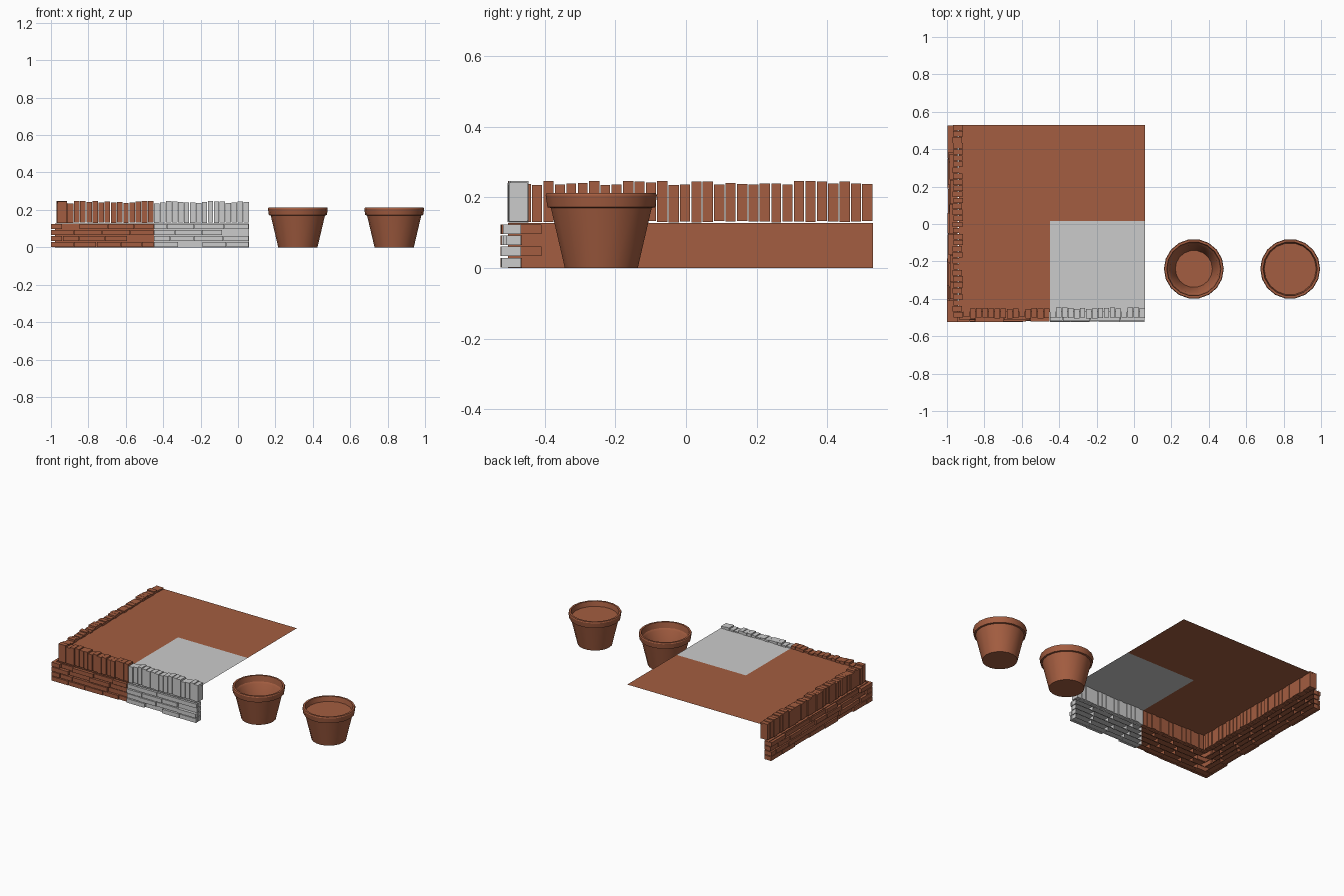
import bpy, bmesh, math, random

if "Cube" in bpy.data.objects:
    bpy.data.objects.remove(bpy.data.objects["Cube"])

random.seed(4)
terracotta = bpy.data.materials.new("terracotta")
terracotta.diffuse_color = (0.37, 0.11, 0.052, 1)
terracotta.use_nodes = True
terracotta.node_tree.nodes["Principled BSDF"].inputs["Base Color"].default_value = terracotta.diffuse_color

X0, X1, XS = -1.0, 0.06, -0.45      # left, right, colour split
Y0, Y1 = -0.525, 0.53               # front, back
SOIL_Z, COURSE_TOP = 0.228, 0.127


def finish(name, bm, coloured=True):
    me = bpy.data.meshes.new(name)
    bm.to_mesh(me)
    bm.free()
    ob = bpy.data.objects.new(name, me)
    bpy.context.collection.objects.link(ob)
    if coloured:
        me.materials.append(terracotta)
    return ob


def quad(bm, *pts):
    bm.faces.new([bm.verts.new(p) for p in pts])


def box(bm, x, y, z, open_side=None):
    """Box from ranges; open_side is an axis whose + face is left out."""
    res = bmesh.ops.create_cube(bm, size=1)
    for v in res["verts"]:
        for i, r in enumerate((x, y, z)):
            v.co[i] = r[0] if v.co[i] < 0 else r[1]
    if open_side is not None:
        rng = (x, y, z)[open_side]
        faces = {f for v in res["verts"] for f in v.link_faces}
        back = [f for f in faces
                if all(abs(v.co[open_side] - rng[1]) < 1e-6 for v in f.verts)]
        bmesh.ops.delete(bm, geom=back, context='FACES_ONLY')


def courses(bm, a, b, axis):
    """Four staggered rows of open-backed bricks from a to b along an axis."""
    for row in range(4):
        z = 0.0015 + row * 0.0317
        zr = (z, z + 0.027)
        corner = (row % 2 == 0) == (axis == 0)
        p = a
        if a < XS - 0.01:           # start beside the corner brick
            p = a + (0.123 if corner else 0.064)
        first = True
        while p < b - 0.005:
            length = random.uniform(0.11, 0.16)
            if first and row % 2:
                length *= 0.6
            first = False
            q = min(p + length, b)
            if b - q < 0.04:
                q = b
            d = random.uniform(0, 0.016)
            if axis == 0:
                box(bm, (p, q - 0.003), (Y0 + d, -0.468), zr, 1)
            else:
                box(bm, (X0 + d, -0.943), (p, q - 0.003), zr, 0)
            p = q


def uprights(bm, a, b, axis):
    """A row of bricks standing on end."""
    n = round((b - a) / 0.0325)
    step = (b - a) / n
    for i in range(n):
        s = (a + i * step + random.uniform(0.001, 0.002),
             a + (i + 1) * step - random.uniform(0.001, 0.003))
        zr = (0.129 + random.uniform(0, 0.004), random.uniform(0.235, 0.247))
        d = random.uniform(-0.004, 0.004)
        if axis == 0:
            box(bm, s, (-0.502 + d, -0.45 + d), zr)
        else:
            box(bm, (-0.968 + d, -0.916 + d), s, zr)


# brick courses, red then grey
bm = bmesh.new()
courses(bm, X0, XS, 0)
courses(bm, Y0, Y1, 1)
for row in range(4):                # closed bricks that turn the corner
    z = 0.0015 + row * 0.0317
    long_x = row % 2 == 0
    box(bm, (X0, -0.88 if long_x else -0.94),
        (Y0, -0.465 if long_x else -0.41), (z, z + 0.027))
finish("red_brick_courses", bm)
bm = bmesh.new()
courses(bm, XS, X1, 0)
finish("grey_brick_courses", bm, False)

# mortar sheets behind the brick fronts
MX, MY = -0.979, -0.504
bm = bmesh.new()
quad(bm, (MX, MY, 0), (XS, MY, 0), (XS, MY, COURSE_TOP), (MX, MY, COURSE_TOP))
quad(bm, (MX, Y1, 0), (MX, MY, 0), (MX, MY, COURSE_TOP), (MX, Y1, COURSE_TOP))
finish("red_mortar", bm)
bm = bmesh.new()
quad(bm, (XS, MY, 0), (X1, MY, 0), (X1, MY, COURSE_TOP), (XS, MY, COURSE_TOP))
finish("grey_mortar", bm, False)

# upright edging bricks
bm = bmesh.new()
uprights(bm, -0.502, Y1, 1)
uprights(bm, -0.912, XS, 0)
finish("red_upright_bricks", bm)
bm = bmesh.new()
uprights(bm, XS, X1, 0)
finish("grey_upright_bricks", bm, False)


# soil sheets
def sheet(bm, xa, xb, ya, yb):
    quad(bm, (xa, ya, SOIL_Z), (xb, ya, SOIL_Z), (xb, yb, SOIL_Z), (xa, yb, SOIL_Z))


SX, SY, YS = -0.935, -0.47, 0.015
bm = bmesh.new()
sheet(bm, SX, XS, SY, YS)
sheet(bm, SX, XS, YS, Y1)
sheet(bm, XS, X1, YS, Y1)
bmesh.ops.remove_doubles(bm, verts=bm.verts, dist=1e-4)
finish("red_soil", bm)
bm = bmesh.new()
sheet(bm, XS, X1, SY, YS)
finish("grey_soil", bm, False)


# flower pots turned from a profile, one empty and one filled
def pot(name, cx, inner):
    profile = [(0.105, 0), (0.145, 0.170), (0.155, 0.172), (0.160, 0.205),
               (0.157, 0.212), (0.145, 0.212)] + inner
    n = 18
    bm = bmesh.new()
    rings = [[bm.verts.new((cx + r * math.cos(2 * math.pi * i / n),
                            -0.24 + r * math.sin(2 * math.pi * i / n), z))
              for i in range(n)] for r, z in profile]
    for lo, hi in zip(rings, rings[1:]):
        for i in range(n):
            j = (i + 1) % n
            bm.faces.new((lo[i], lo[j], hi[j], hi[i]))
    bm.faces.new(rings[0][::-1])
    bm.faces.new(rings[-1])
    ob = finish(name, bm)
    bpy.ops.object.select_all(action='DESELECT')
    ob.select_set(True)
    bpy.context.view_layer.objects.active = ob
    bpy.ops.object.shade_smooth_by_angle(angle=math.radians(30))


pot("empty_pot", 0.32, [(0.139, 0.175), (0.130, 0.165), (0.099, 0.03)])
pot("filled_pot", 0.835, [(0.139, 0.180)])
